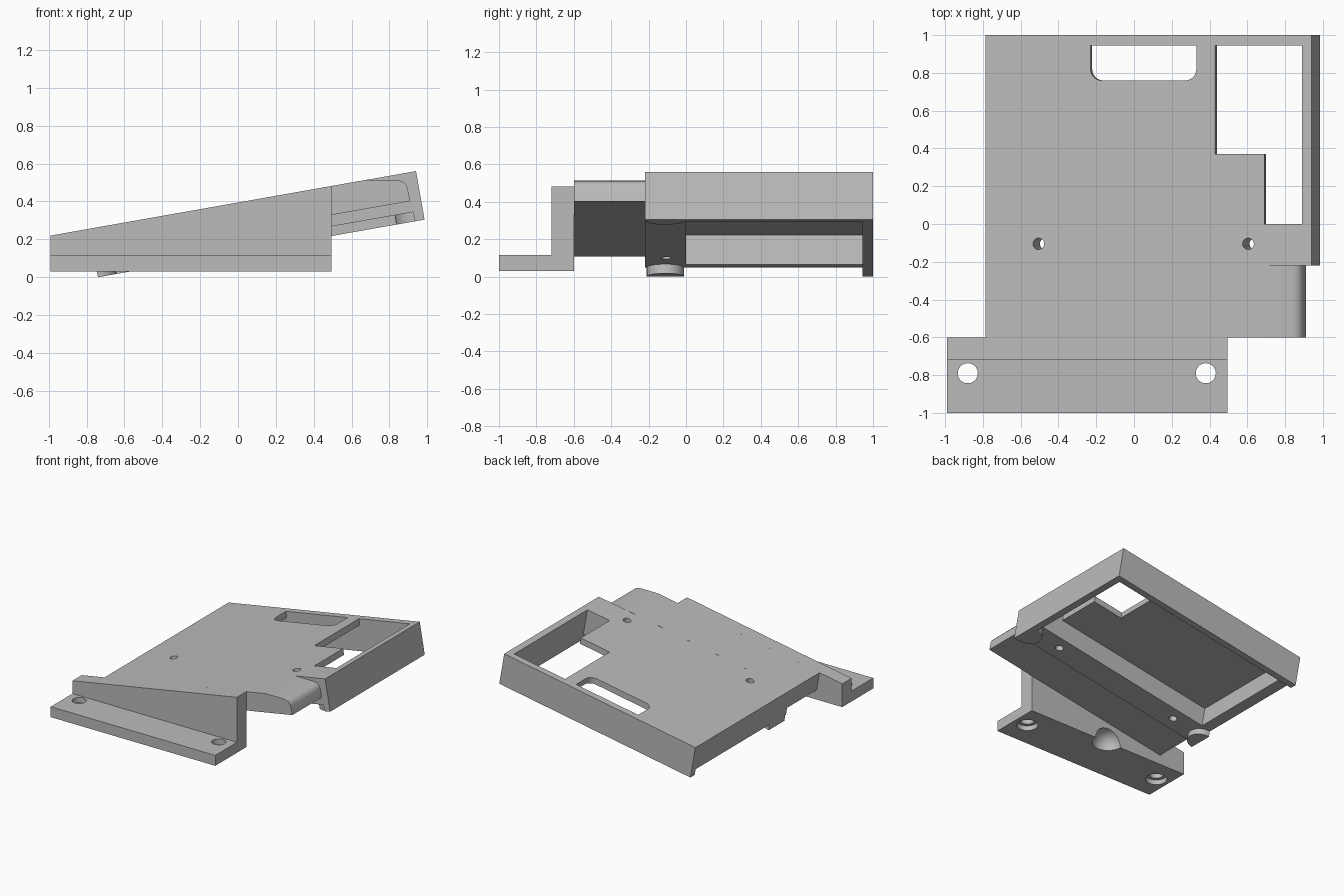
import bpy, bmesh
from math import radians, cos, sin, pi
from mathutils import Matrix, Vector

cube = bpy.data.objects.get("Cube")
if cube:
    bpy.data.objects.remove(cube, do_unlink=True)

grey = bpy.data.materials.new("plain_grey")
grey.use_nodes = True
grey.diffuse_color = (0.5, 0.5, 0.5, 1)
grey.node_tree.nodes["Principled BSDF"].inputs["Base Color"].default_value = (0.5, 0.5, 0.5, 1)

TILT = radians(10)
LEFT = -0.785          # x where the tilted tray starts
tray_frame = Matrix.Translation((LEFT, 0, 0.256)) @ Matrix.Rotation(-TILT, 4, 'Y')
END = 1.752            # tray length along the slope
INNER = 1.70           # inner face of the end wall


def along(x):
    """Distance along the slope for a point of the top face at x."""
    return (x - LEFT) / cos(TILT)


def arc(cx, cy, r, a0, a1, n=16):
    return [(cx + r * cos(radians(a0 + (a1 - a0) * i / n)),
             cy + r * sin(radians(a0 + (a1 - a0) * i / n))) for i in range(n + 1)]


def prism(name, pts, lo, hi, axis='Z', frame=Matrix()):
    """Extrude a flat outline along Z (outline in x, y) or Y (outline in x, z)."""
    bm = bmesh.new()
    place = (lambda p, h: (p[0], p[1], h)) if axis == 'Z' else (lambda p, h: (p[0], h, p[1]))
    face = bm.faces.new([bm.verts.new(place(p, lo)) for p in pts])
    new = bmesh.ops.extrude_face_region(bm, geom=[face])["geom"]
    shift = Vector(place((0, 0), hi - lo))
    bmesh.ops.translate(bm, vec=shift, verts=[v for v in new if isinstance(v, bmesh.types.BMVert)])
    bmesh.ops.recalc_face_normals(bm, faces=bm.faces)
    bm.transform(frame)
    return finish(name, bm)


def finish(name, bm):
    mesh = bpy.data.meshes.new(name)
    bm.to_mesh(mesh)
    bm.free()
    mesh.materials.append(grey)
    obj = bpy.data.objects.new(name, mesh)
    bpy.context.scene.collection.objects.link(obj)
    return obj


def box(name, x0, x1, y0, y1, z0, z1, frame=Matrix()):
    return prism(name, [(x0, y0), (x1, y0), (x1, y1), (x0, y1)], z0, z1, 'Z', frame)


def disc(name, x, y, r, z0, z1, frame=Matrix()):
    return prism(name, arc(x, y, r, 0, 360, 40)[:-1], z0, z1, 'Z', frame)


def combine(obj, tools, operation='DIFFERENCE'):
    """Bake each tool into the object, then discard the tool."""
    for tool in tools:
        mod = obj.modifiers.new("shape", 'BOOLEAN')
        mod.operation, mod.solver, mod.object = operation, 'EXACT', tool
        graph = bpy.context.evaluated_depsgraph_get()
        baked = bpy.data.meshes.new_from_object(obj.evaluated_get(graph))
        obj.modifiers.clear()
        obj.data = baked
        bpy.data.objects.remove(tool, do_unlink=True)


# Tilted tray: solid block hollowed from below
tray = box("tray", 0, END, -0.22, 1, -0.26, 0, tray_frame)
slot_l, slot_r = along(-0.23), along(0.33)
slot_outline = ([(slot_r, 0.945), (slot_l, 0.945)]
                + arc(slot_l + 0.06, 0.82, 0.06, 180, 270, 8)
                + arc(slot_r - 0.06, 0.82, 0.06, 270, 360, 8))
window_outline = [(along(0.43), 0.37), (along(0.69), 0.37), (along(0.69), 0),
                  (INNER, 0), (INNER, 0.945), (along(0.43), 0.945)]
combine(tray, [
    box("rim_cut", -0.1, INNER, -0.4, 0.945, -0.4, -0.21, tray_frame),
    box("cavity_cut", 0.085, INNER, 0, 0.945, -0.3, -0.05, tray_frame),
    prism("slot_cut", slot_outline, -0.12, 0.1, 'Z', tray_frame),
    prism("window_cut", window_outline, -0.12, 0.1, 'Z', tray_frame),
] + [disc("screw_cut", along(x), -0.105, 0.03, -0.4, 0.1, tray_frame) for x in (-0.505, 0.605)])

# Half-round bosses under both ends of the front rail
prism("left_boss", arc(INNER, -0.11, 0.1, 90, 270), -0.26, -0.21, 'Z', tray_frame)
prism("right_boss", arc(0, -0.11, 0.1, -90, 90), -0.26, -0.21, 'Z', tray_frame)

# Front shelf with a rounded outer lip
shelf_outline = [(LEFT, 0.256), (0.67, 0.513), (0.83, 0.513), (0.855, 0.510), (0.875, 0.501),
                 (0.889, 0.486), (0.896, 0.468), (0.91, 0.402), (-0.759, 0.108)]
prism("front_shelf", shelf_outline, -0.6, -0.22, 'Y')

# Mounting foot: sloped upright, flat flange, bolt holes and a rounded notch
foot = prism("mounting_foot", [(-0.99, 0.03), (0.495, 0.03), (0.495, 0.482), (-0.99, 0.22)],
             -0.72, -0.6, 'Y')
combine(foot, [box("flange", -0.99, 0.495, -1, -0.72, 0.03, 0.115)], 'UNION')
ball = bmesh.new()
bmesh.ops.create_uvsphere(ball, u_segments=32, v_segments=16, radius=0.12,
                          matrix=Matrix.Translation((-0.25, -0.6, 0.03)))
cutters = [finish("notch_cut", ball)]
for x in (-0.88, 0.38):
    cutters.append(disc("bolt_cut", x, -0.79, 0.053, -0.1, 0.2))
    cutters.append(disc("counterbore_cut", x, -0.79, 0.08, -0.1, 0.07))
combine(foot, cutters)

# Smooth the round surfaces, keep the edges crisp
for obj in bpy.context.scene.collection.objects:
    if obj.type == 'MESH':
        obj.data.shade_smooth()
        obj.data.set_sharp_from_angle(angle=radians(30))
